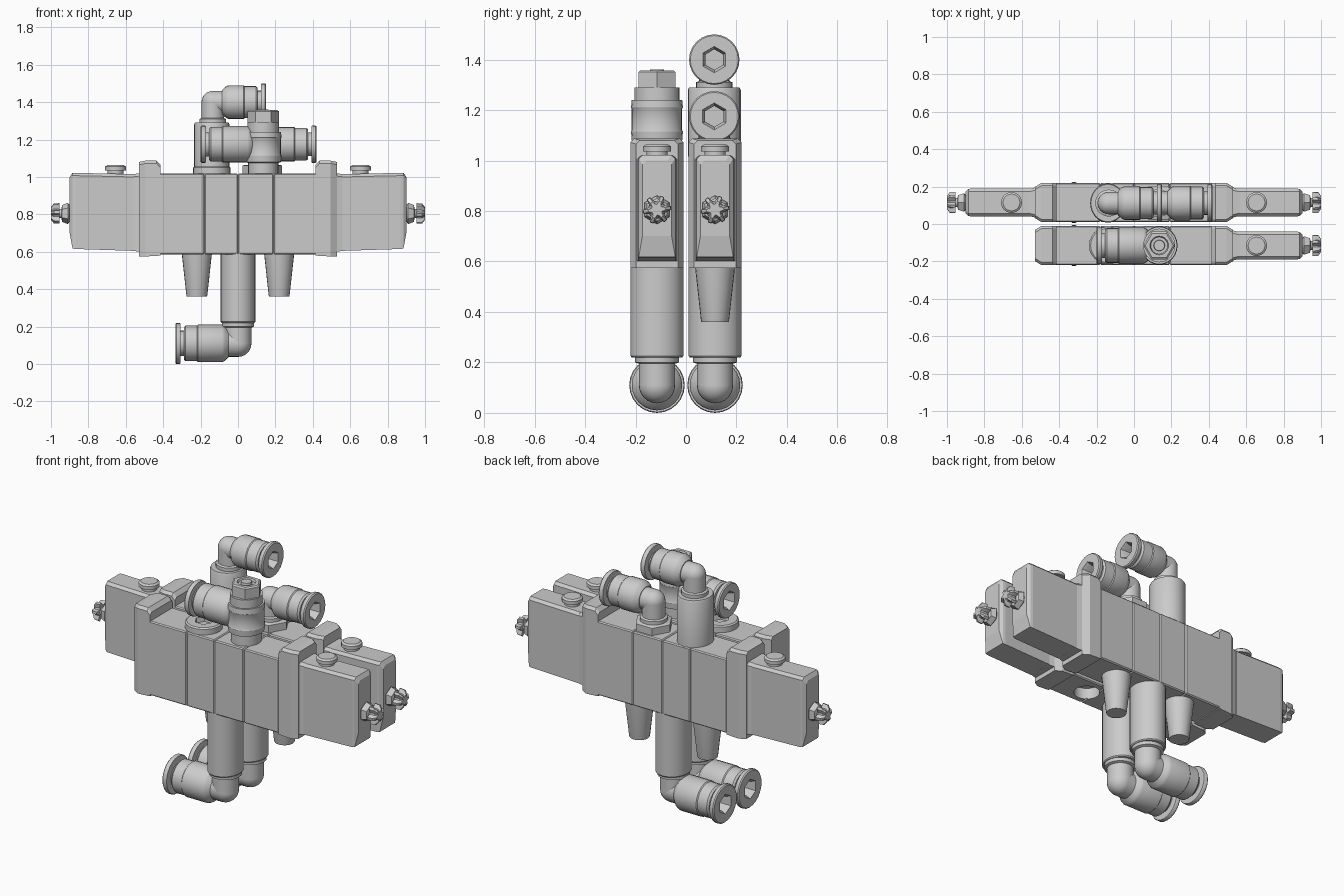
import bpy, bmesh, math
from mathutils import Vector, Matrix

if "Cube" in bpy.data.objects:
    bpy.data.objects.remove(bpy.data.objects["Cube"])

N = 24
HEX = math.pi / 3


def shape(mode, a):
    """Radius factor for round, hexagonal or star-shaped rings."""
    if mode == 'hex':
        return math.cos(HEX / 2) / math.cos((a % HEX) - HEX / 2)
    if mode == 'star':
        return 1.0 if int(a / (HEX / 2) + 0.01) % 2 else 0.62
    return 1.0


def finish(name, bm, smooth=True):
    bmesh.ops.recalc_face_normals(bm, faces=bm.faces)
    me = bpy.data.meshes.new(name)
    bm.to_mesh(me)
    bm.free()
    if smooth:
        me.shade_smooth()
        me.set_sharp_from_angle(angle=math.radians(32))
    ob = bpy.data.objects.new(name, me)
    bpy.context.collection.objects.link(ob)
    return ob


def loft(bm, sections):
    rows = [[bm.verts.new(p) for p in s] for s in sections]
    n = len(rows[0])
    for a, b in zip(rows, rows[1:]):
        for i in range(n):
            bm.faces.new((a[i], a[(i + 1) % n], b[(i + 1) % n], b[i]))
    bm.faces.new(rows[0][::-1])
    bm.faces.new(rows[-1])


def add_lathe(bm, rings, loc, axis=(0, 0, 1), scale=(1, 1)):
    """Rings are (distance, radius[, mode]) along the axis."""
    q = Vector((0, 0, 1)).rotation_difference(Vector(axis))
    secs = []
    for r in rings:
        mode = r[2] if len(r) > 2 else 'round'
        sec = []
        for i in range(N):
            a = 2 * math.pi * i / N
            k = r[1] * shape(mode, a)
            sec.append(Vector(loc) + q @ Vector((k * math.cos(a) * scale[0],
                                                 k * math.sin(a) * scale[1], r[0])))
        secs.append(sec)
    loft(bm, secs)


def lathe(name, rings, loc, axis=(0, 0, 1), scale=(1, 1)):
    bm = bmesh.new()
    add_lathe(bm, rings, loc, axis, scale)
    return finish(name, bm)


def box(name, x0, x1, y0, y1, z0, z1, bevel=0.006):
    bm = bmesh.new()
    m = Matrix.Translation(((x0 + x1) / 2, (y0 + y1) / 2, (z0 + z1) / 2))
    bmesh.ops.create_cube(bm, size=1, matrix=m @ Matrix.Diagonal((x1 - x0, y1 - y0, z1 - z0, 1)))
    bmesh.ops.bevel(bm, geom=bm.edges[:], offset=bevel, segments=1, affect='EDGES')
    return finish(name, bm, False)


def end_loft(name, y, s, secs):
    """Rectangular sections (x, half width, z low, z high) with clipped top corners."""
    bm = bmesh.new()
    out = []
    for x, h, lo, hi in secs:
        c = 0.015
        out.append([(s * x, y - h, lo), (s * x, y + h, lo), (s * x, y + h, hi - c),
                    (s * x, y + h - c, hi), (s * x, y - h + c, hi), (s * x, y - h, hi - c)])
    loft(bm, out)
    return finish(name, bm, False)


def push_fitting(name, x, y, z, s, length, r, rim):
    """Tube fitting pointing along s*x, with release ring and hexagonal bore."""
    L = length
    lathe(name, [(0.05, r * .72), (0.07, r * .93), (0.085, r), (L - .12, r), (L - .115, r * .95),
                 (L - .055, r * .95), (L - .045, r * .86), (L - .045, r * .68), (L - .028, r * .68),
                 (L - .028, rim * .97), (L - .022, rim), (L - .006, rim), (L, rim * .95),
                 (L, r * .58, 'hex'), (L - .025, r * .45, 'hex'), (L - .11, r * .45, 'hex')],
          (x, y, z), (s, 0, 0))


def elbow(name, x, y, z, s, r, z_base):
    bm = bmesh.new()
    d = z_base - z
    sg = 1 if d > 0 else -1
    add_lathe(bm, [(0, r), (abs(d) - .03, r), (abs(d) - .025, r * 1.2), (abs(d), r * 1.2)],
              (x, y, z), (0, 0, sg))
    add_lathe(bm, [(0, r), (.08, r)], (x, y, z), (s, 0, 0))
    bmesh.ops.create_uvsphere(bm, u_segments=N, v_segments=12, radius=r,
                              matrix=Matrix.Translation((x, y, z)))
    return finish(name, bm)


def solenoid(tag, y, s):
    end_loft(tag + "_solenoid_adapter", y, s, [(.52, .082, .6, 1.02), (.565, .072, .605, 1.015)])
    end_loft(tag + "_solenoid", y, s, [(.56, .075, .605, 1.015), (.87, .075, .615, 1.022),
                                       (.885, .072, .618, 1.022), (.9, .058, .7, 1.0)])
    # manual button
    lathe(tag + "_button", [(0, .042), (.02, .042), (.02, .056), (.04, .056), (.048, .045)],
          (s * .655, y, 1.015))
    # cable connector
    lathe(tag + "_connector", [(0, .03), (.02, .057, 'hex'), (.05, .045, 'hex'), (.055, .025),
                               (.065, .025), (.065, .057, 'star'), (.095, .055, 'star'),
                               (.11, .035, 'star')], (s * .89, y, .805), (s, 0, 0))


for tag, y in (("front", -.115), ("back", .115)):
    # sectioned valve body
    cuts = [-.42, -.18, 0, .19, .42]
    blocks = [box(f"{tag}_body_{i}", a, b, y - .105, y + .105, .585, 1.018)
              for i, (a, b) in enumerate(zip(cuts, cuts[1:]))]
    for s in (-1, 1):
        side = tag + ("_left" if s < 0 else "_right")
        end_loft(side + "_end_block", y, s, [(.415, .105, .58, 1.065), (.435, .105, .578, 1.087),
                                             (.495, .105, .575, 1.087), (.53, .083, .575, 1.08)])
        if tag == "back" or s > 0:
            solenoid(side, y, s)
        # exhaust cones at the back, open ports at the front
        if tag == "back":
            lathe(side + "_muffler", [(0, .054), (.008, .056), (.225, .08)], (s * .22, y, .36))
        else:
            cutter = lathe(side + "_port_cutter", [(0, .07), (.09, .07)], (s * .235, y, .56))
            cutter.hide_render = True
            cutter.display_type = 'WIRE'
            for b in blocks:
                mod = b.modifiers.new("port", 'BOOLEAN')
                mod.object = cutter
                mod.operation = 'DIFFERENCE'
    # supply stem and elbow fitting underneath
    lathe(tag + "_supply_stem", [(0, .1), (.006, .105), (.37, .105)], (0, y, .22), scale=(.89, 1))
    elbow(tag + "_supply_elbow", 0, y, .11, -1, .072, .225)
    push_fitting(tag + "_supply_fitting", 0, y, .11, -1, .335, .1, .11)

# back valve: tall and short elbow fittings
lathe("tall_stem", [(0, .105), (.265, .105), (.275, .1)], (-.14, .112, 1.015), scale=(.9, 1))
elbow("tall_elbow", -.135, .112, 1.4, 1, .06, 1.285)
push_fitting("tall_fitting", -.135, .112, 1.4, 1, .285, .09, .1)
lathe("short_nut", [(0, .105, 'hex'), (.045, .105, 'hex'), (.05, .095, 'hex')], (.13, .112, 1.015))
elbow("short_elbow", .13, .112, 1.175, 1, .062, 1.06)
push_fitting("short_fitting", .13, .112, 1.175, 1, .29, .092, .1)

# front valve: flow control with side fitting, and a plug
lathe("flow_control_body", [(0, .085), (.06, .085), (.065, .1), (.1, .103), (.105, .1), (.19, .1),
                            (.195, .103), (.225, .1), (.225, .09), (.275, .09)], (.135, -.115, 1.015),
      scale=(.95, 1))
lathe("flow_control_nut", [(0, .085, 'hex'), (.065, .085, 'hex'), (.072, .075, 'hex'), (.072, .05),
                           (.06, .045), (.06, .03), (.075, .028)], (.135, -.115, 1.285))
push_fitting("flow_control_fitting", .135, -.115, 1.175, -1, .335, .098, .1)
lathe("port_plug", [(0, .1), (.035, .1), (.042, .092), (.042, .05, 'hex'), (.015, .045, 'hex')],
      (-.14, -.115, 1.015))
